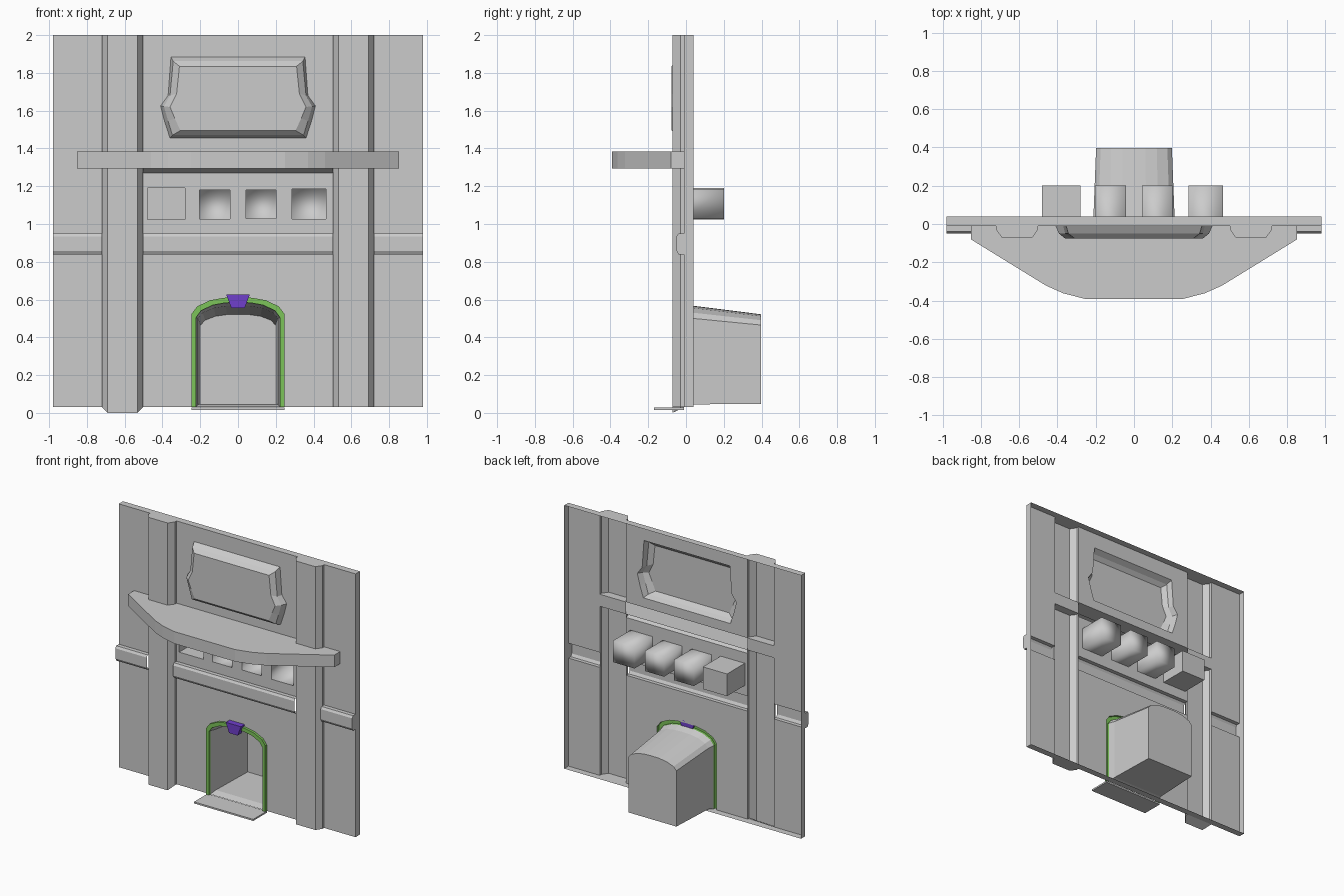
import bpy, bmesh
from mathutils import Vector

if "Cube" in bpy.data.objects:
    bpy.data.objects.remove(bpy.data.objects["Cube"])

WALL, BACK = -0.01, 0.04          # front sheet and rear edge of the rim
W, Z0, Z1 = 0.98, 0.03, 2.0       # wall half width, bottom, top
PI, PO = 0.502, 0.72              # inner and outer edge of the pilasters
RAIL0, RAIL1 = 0.838, 0.95
SH0, SH1 = 1.295, 1.385


def material(name, rgb):
    m = bpy.data.materials.new(name)
    m.diffuse_color = (*rgb, 1)
    m.use_nodes = True
    m.node_tree.nodes["Principled BSDF"].inputs["Base Color"].default_value = m.diffuse_color
    return m


def finish(name, bm, mat=None, smooth=False):
    me = bpy.data.meshes.new(name)
    bm.to_mesh(me)
    bm.free()
    ob = bpy.data.objects.new(name, me)
    bpy.context.collection.objects.link(ob)
    if mat:
        me.materials.append(mat)
    for p in me.polygons:
        p.use_smooth = smooth
    return ob


def loft(name, rings, closed=True, start=False, end=False, mat=None, smooth=False):
    """Skin successive point rings, with optional end caps."""
    bm = bmesh.new()
    vr = [[bm.verts.new(p) for p in r] for r in rings]
    n = len(vr[0])
    for a, b in zip(vr, vr[1:]):
        for i in range(n if closed else n - 1):
            j = (i + 1) % n
            bm.faces.new((a[i], a[j], b[j], b[i]))
    if start:
        bm.faces.new(vr[0][::-1])
    if end:
        bm.faces.new(vr[-1])
    bmesh.ops.recalc_face_normals(bm, faces=bm.faces)
    return finish(name, bm, mat, smooth)


def panel(name, outline, holes=()):
    """Flat piece of the wall sheet, with holes."""
    bm = bmesh.new()
    for loop in [outline, *holes]:
        vs = [bm.verts.new((x, WALL, z)) for x, z in loop]
        for i in range(len(vs)):
            bm.edges.new((vs[i - 1], vs[i]))
    bmesh.ops.triangle_fill(bm, use_beauty=True, edges=bm.edges[:], normal=Vector((0, -1, 0)))
    bmesh.ops.dissolve_limit(bm, angle_limit=0.01, verts=[], edges=bm.edges[:])
    return finish(name, bm)


def rect(x0, z0, x1, z1):
    return [(x0, z0), (x1, z0), (x1, z1), (x0, z1)]


def at_y(loop, y):
    return [(x, y, z) for x, z in loop]


def mirror_loop(half):
    """Right half (top to bottom) plus its mirrored left half."""
    return half + [(-x, z) for x, z in reversed(half)]


def arch(w, base, spring, top):
    curve = [(1, 0), (.88, .45), (.6, .82), (.3, .97)]
    half = [(w, base)] + [(w * a, spring + (top - spring) * b) for a, b in curve]
    return half + [(0, top)] + [(-x, z) for x, z in reversed(half)]


green = material("arch_green", (0.2, 0.55, 0.1))
purple = material("keystone_purple", (0.16, 0.05, 0.6))

outer_arch = arch(.245, Z0, .525, .612)
inner_arch = arch(.222, Z0, .505, .585)
niches = [rect(-.48, 1.024, -.28, 1.19), rect(-.205, 1.026, -.042, 1.18),
          rect(.042, 1.03, .2, 1.18), rect(.286, 1.026, .466, 1.185)]
frame = mirror_loop([(.355, 1.885), (.37, 1.68), (.41, 1.625), (.388, 1.54), (.36, 1.455)])
frame_mid = mirror_loop([(.343, 1.862), (.36, 1.68), (.392, 1.622), (.37, 1.545), (.347, 1.47)])
frame_in = mirror_loop([(.31, 1.835), (.325, 1.69), (.36, 1.62), (.335, 1.56), (.305, 1.495)])

# Wall sheet, left open behind each raised part
panel("wall_lower", [(-PI, Z0), (-PI, RAIL0), (PI, RAIL0), (PI, Z0)] + outer_arch)
panel("wall_middle", rect(-PI, RAIL1, PI, 1.27), niches)
panel("wall_upper", rect(-PI, SH1, PI, Z1), [frame])
for s, side in ((-1, "left"), (1, "right")):
    panel("wall_side_lower_" + side, rect(s * W, Z0, s * PO, RAIL0))
    panel("wall_side_upper_" + side, rect(s * W, RAIL1, s * PO, Z1))
    panel("shelf_backing_" + side, rect(s * PO, SH0, s * PI, SH1))

# Rim folded back round the wall edge
loft("wall_rim", [at_y(rect(-W, Z0, W, Z1), y) for y in (WALL, BACK)])

# Chamfered pilasters, interrupted by the shelf
profile = [(PO, WALL), (PO, -.03), (.69, -.072), (.532, -.072), (PI, -.03), (PI, WALL)]
for s, side, foot in ((-1, "left", 0.0), (1, "right", Z0)):
    bottom = [(s * x, y, foot if y < -.05 else Z0) for x, y in profile]
    rings = [[(s * x, y, z) for x, y in profile] for z in (SH0, SH1, Z1)]
    loft("pilaster_lower_" + side, [bottom, rings[0]], closed=False, start=True)
    loft("pilaster_upper_" + side, rings[1:], closed=False, end=True)

# Rail sections between and outside the pilasters
rail = [(WALL, RAIL0), (-.038, RAIL0), (-.05, .858), (-.05, .934), (-.04, RAIL1), (WALL, RAIL1)]
for name, x0, x1 in (("left", -W, -PO), ("centre", -PI, PI), ("right", PO, W)):
    loft("rail_" + name, [[(x, y, z) for y, z in rail] for x in (x0, x1)],
         closed=False, start=name == "left", end=name == "right")

# Bowed shelf with an open back, and the slope below it
half = [(.853, WALL), (.853, -.08), (.46, -.322), (.37, -.362), (.25, -.393)]
plan = half + [(-x, y) for x, y in reversed(half)]
loft("shelf", [[(x, y, z) for x, y in plan] for z in (SH0, SH1)],
     closed=False, start=True, end=True)
loft("shelf_slope", [[(-PI, WALL, 1.27), (PI, WALL, 1.27)],
                     [(-PI, -.07, SH0), (PI, -.07, SH0)]], closed=False)

# Raised picture panel
loft("picture_panel", [at_y(frame, WALL), at_y(frame_mid, -.05), at_y(frame_in, -.076)], end=True)

# Niches set into the wall
for i, n in enumerate(niches):
    loft("niche_%d" % (i + 1), [at_y(n, WALL), at_y(n, .2)], end=True, smooth=i > 0)

# Fireplace surround, firebox, keystone and hearth
loft("arch_surround", [at_y(outer_arch, WALL), at_y(outer_arch, -.028),
                       at_y(inner_arch, -.028), at_y(inner_arch, WALL)], closed=False, mat=green)
loft("firebox", [at_y(inner_arch, WALL), at_y(arch(.212, .045, .5, .567), BACK),
                 at_y(arch(.198, .048, .465, .522), .397)], end=True)
key = [(-.035, .555), (.035, .555), (.063, .628), (-.063, .628)]
loft("keystone", [at_y(key, -.055), at_y(key, WALL)], start=True, end=True, mat=purple)
hearth = rect(-.245, .016, .245, .028)
loft("hearth", [at_y(hearth, -.17), at_y(hearth, WALL)], start=True, end=True)
